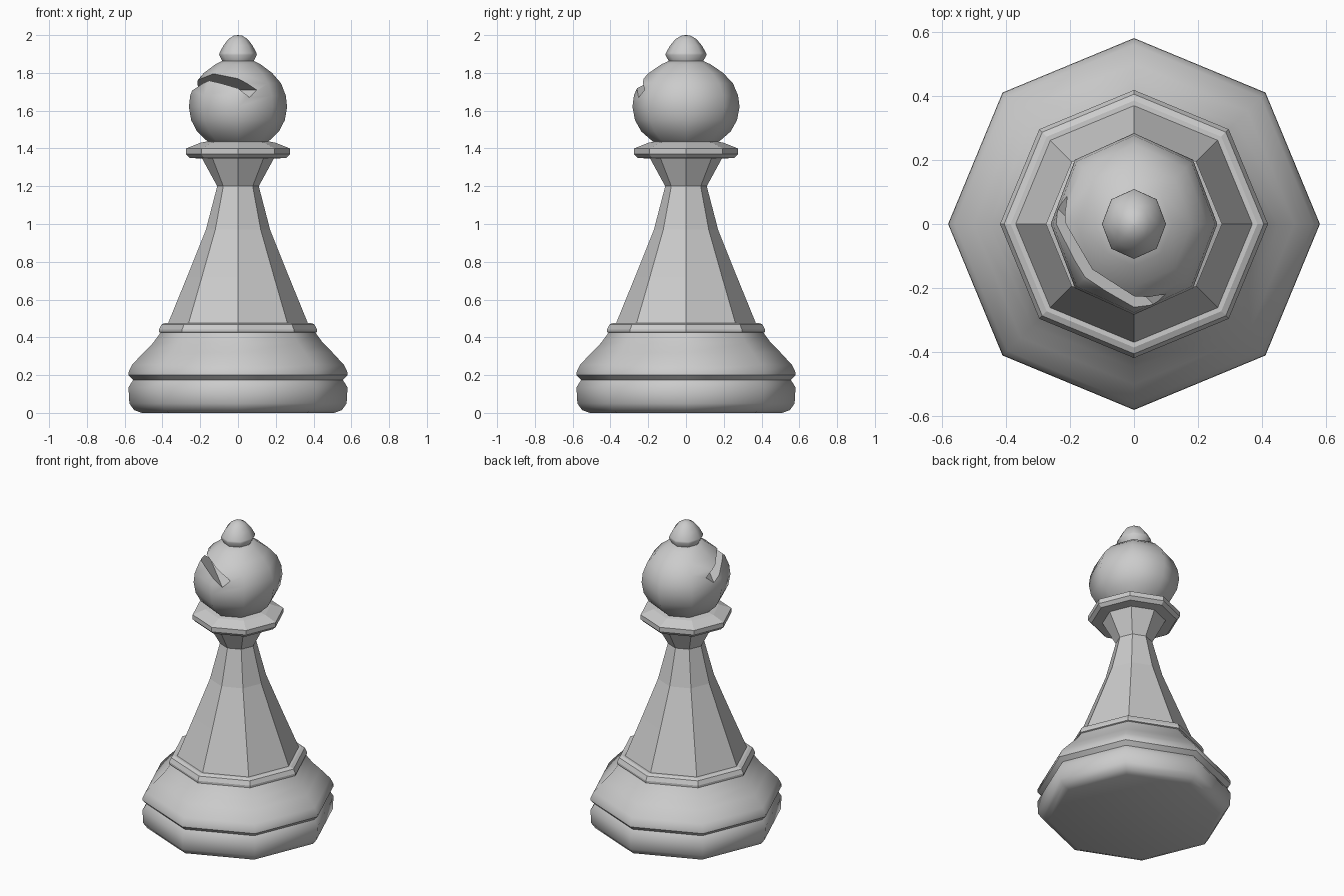
import bpy, bmesh
from math import cos, sin, pi, radians

if "Cube" in bpy.data.objects:
    bpy.data.objects.remove(bpy.data.objects["Cube"])

SIDES = 8


def lathe(name, profile, smooth=None, y_scale=1.0):
    """Turn (radius, z) points into a closed eight-sided solid."""
    bm = bmesh.new()
    rings = []
    for r, z in profile:
        rings.append([bm.verts.new((r * cos(2 * pi * i / SIDES),
                                    r * sin(2 * pi * i / SIDES) * y_scale, z))
                      for i in range(SIDES)])
    for a, b in zip(rings, rings[1:]):
        for i in range(SIDES):
            j = (i + 1) % SIDES
            bm.faces.new((a[i], a[j], b[j], b[i]))
    bm.faces.new(rings[0][::-1])
    bm.faces.new(rings[-1])
    return finish(name, bm, smooth)


def finish(name, bm, smooth=None):
    bmesh.ops.recalc_face_normals(bm, faces=bm.faces)
    mesh = bpy.data.meshes.new(name)
    bm.to_mesh(mesh)
    bm.free()
    obj = bpy.data.objects.new(name, mesh)
    bpy.context.collection.objects.link(obj)
    if smooth:
        smooth_by_angle(obj, smooth)
    return obj


def activate(obj):
    bpy.ops.object.select_all(action='DESELECT')
    obj.select_set(True)
    bpy.context.view_layer.objects.active = obj


def smooth_by_angle(obj, degrees):
    activate(obj)
    bpy.ops.object.shade_smooth_by_angle(angle=radians(degrees))


# Foot with its groove and sloping shoulder
lathe("foot", [(0.51, 0.0), (0.55, 0.015), (0.575, 0.05), (0.58, 0.135),
               (0.555, 0.175), (0.58, 0.20), (0.578, 0.22), (0.56, 0.255),
               (0.50, 0.32), (0.45, 0.37), (0.41, 0.425)], smooth=48)

# Rim between shoulder and column
lathe("base_rim", [(0.40, 0.42), (0.418, 0.428), (0.418, 0.442),
                   (0.405, 0.468), (0.385, 0.477), (0.36, 0.477)])

# Flat-sided column and flared neck
lathe("column", [(0.37, 0.475), (0.27, 0.72), (0.17, 0.97), (0.11, 1.20)])
lathe("neck", [(0.11, 1.20), (0.192, 1.35)])

# Collar
lathe("collar", [(0.18, 1.345), (0.255, 1.35), (0.275, 1.37), (0.275, 1.40),
                 (0.20, 1.43), (0.15, 1.44)])

# Rounded head, slightly deeper than wide
head = lathe("head", [(0.14, 1.42), (0.17, 1.445), (0.217, 1.49),
                      (0.248, 1.55), (0.26, 1.62), (0.253, 1.68),
                      (0.228, 1.745), (0.18, 1.80), (0.12, 1.845),
                      (0.08, 1.865)], y_scale=1.09)

# Slanted slot across the front-left of the head: (outward, z) outline swept sideways
bm = bmesh.new()
s = 0.5 ** 0.5
ends = [[bm.verts.new((-s * d + s * w, -s * d - s * w, z))
         for d, z in [(0.085, 1.71), (0.134, 1.67), (0.334, 1.865), (0.285, 1.87)]]
        for w in (-0.4, 0.4)]
bm.faces.new(ends[0])
bm.faces.new(ends[1][::-1])
for i in range(4):
    j = (i + 1) % 4
    bm.faces.new((ends[0][i], ends[0][j], ends[1][j], ends[1][i]))
cutter = finish("slot_cutter", bm)

cut = head.modifiers.new("slot", 'BOOLEAN')
cut.operation = 'DIFFERENCE'
cut.object = cutter
cut.solver = 'EXACT'
activate(head)
bpy.ops.object.modifier_apply(modifier=cut.name)
bpy.data.objects.remove(cutter)
smooth_by_angle(head, 48)

# Finial knob
lathe("finial", [(0.08, 1.855), (0.10, 1.895), (0.098, 1.905), (0.077, 1.945),
                 (0.05, 1.98), (0.022, 1.997), (0.001, 2.0)],
      smooth=48, y_scale=1.09)
